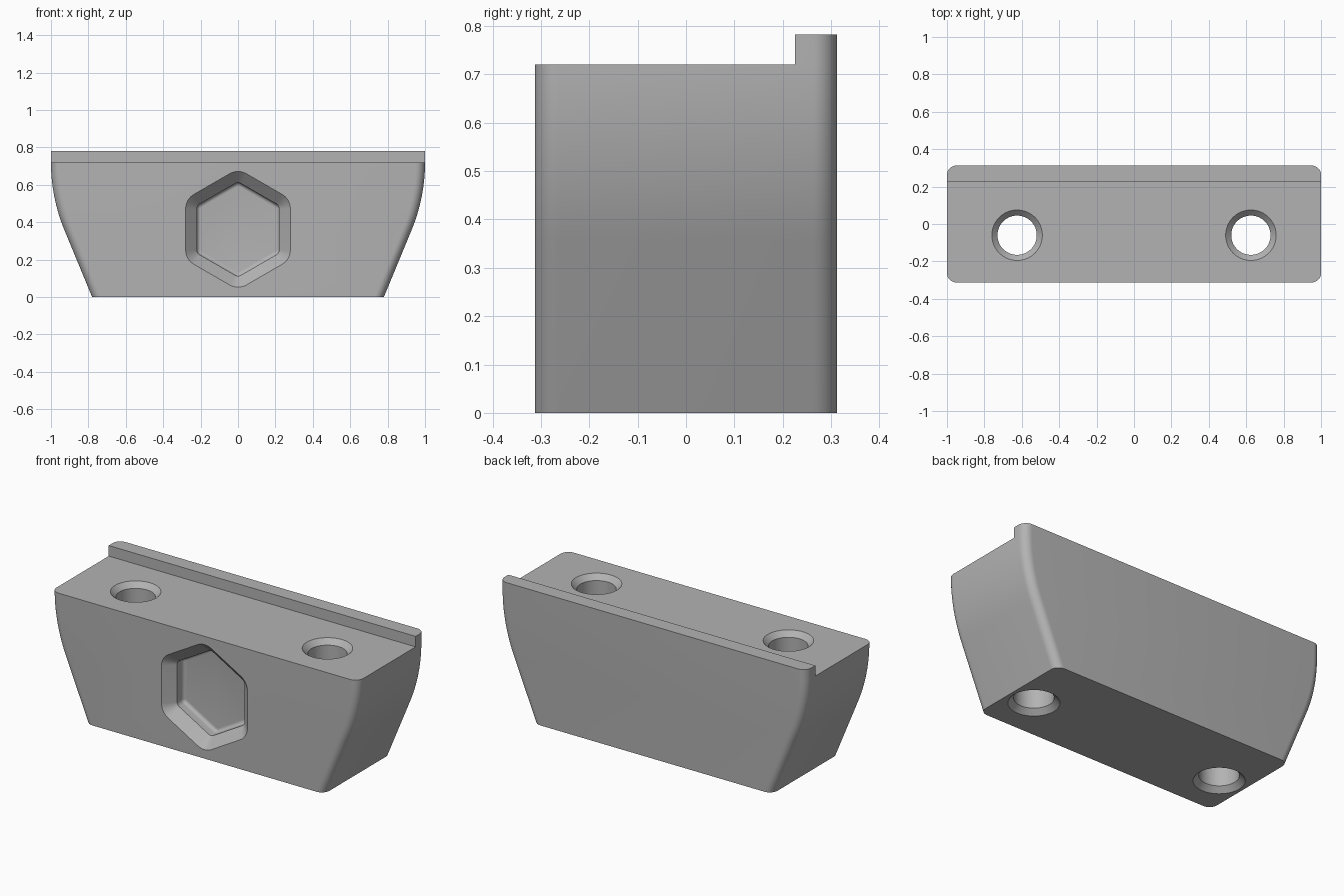
import bpy
from math import cos, sin, tan, pi, radians

if "Cube" in bpy.data.objects:
    bpy.data.objects.remove(bpy.data.objects["Cube"], do_unlink=True)

grey = bpy.data.materials.new("plain_grey")
grey.use_nodes = True
colour = (0.45, 0.45, 0.45, 1)
grey.diffuse_color = colour
grey.node_tree.nodes["Principled BSDF"].inputs["Base Color"].default_value = colour


def loft(name, rings):
    """Closed solid skinned through equal-length rings of points."""
    n = len(rings[0])
    faces = [list(range(n))[::-1], [(len(rings) - 1) * n + i for i in range(n)]]
    for k in range(len(rings) - 1):
        for i in range(n):
            j = (i + 1) % n
            faces.append([k * n + i, k * n + j, (k + 1) * n + j, (k + 1) * n + i])
    mesh = bpy.data.meshes.new(name)
    mesh.from_pydata([p for ring in rings for p in ring], [], faces)
    mesh.materials.append(grey)
    obj = bpy.data.objects.new(name, mesh)
    bpy.context.collection.objects.link(obj)
    return obj


def rounded(corners, r, start, sweep, steps=8):
    """2D outline: an arc of radius r round each corner, anticlockwise."""
    pts = []
    for k, (cx, cy) in enumerate(corners):
        for i in range(steps + 1):
            a = start + k * sweep + sweep * i / steps
            pts.append((cx + r * cos(a), cy + r * sin(a)))
    return pts


# Block: rounded rectangles stacked along a flared end profile
DEPTH, LEDGE, TOP = 0.3125, 0.72, 0.782
CORNER, FLARE, BASE = 0.05, radians(22.5), 0.78
RADIUS = 0.947
bend_z = LEDGE - RADIUS * sin(FLARE)
profile = [(BASE, 0)]
for i in range(17):
    a = FLARE * (1 - i / 16)
    profile.append((1 - RADIUS * (1 - cos(a)), LEDGE - RADIUS * sin(a)))
profile.append((1, TOP))


def block_ring(width, z):
    w, d = width - CORNER, DEPTH - CORNER
    outline = rounded([(w, d), (-w, d), (-w, -d), (w, -d)], CORNER, 0, pi / 2)
    return [(x, y, z) for x, y in outline]


body = loft("mounting_block", [block_ring(w, z) for w, z in profile])

# Step that leaves the raised lip along the back
cutters = [loft("lip_cutter", [[(-2, -1, z), (2, -1, z), (2, 0.225, z), (-2, 0.225, z)]
                               for z in (LEDGE, 1)])]

# Chamfered screw holes
BORE, RIM, CHAMFER = 0.105, 0.135, 0.03
bore_profile = [(RIM, -0.1), (RIM, 0), (BORE, CHAMFER),
                (BORE, LEDGE - CHAMFER), (RIM, LEDGE), (RIM, 0.9)]
for side in (-1, 1):
    cutters.append(loft("hole_cutter", [
        [(side * 0.625 + r * cos(2 * pi * i / 64), -0.06 + r * sin(2 * pi * i / 64), z)
         for i in range(64)] for r, z in bore_profile]))

# Hexagonal pocket: chamfered mouth, straight wall, filleted floor
CORE = 0.19 / cos(pi / 6)
core = [(CORE * cos(pi / 6 + k * pi / 3), CORE * sin(pi / 6 + k * pi / 3)) for k in range(6)]
pocket = [(0.09, -0.1), (0.09, 0), (0.03, 0.06), (0.03, 0.1)]
for i in range(1, 7):
    a = i / 6 * pi / 2
    pocket.append((0.01 + 0.02 * cos(a), 0.1 + 0.02 * sin(a)))
cutters.append(loft("pocket_cutter", [
    [(x, depth - DEPTH, 0.362 + z) for x, z in rounded(core, r, 0, pi / 3)]
    for r, depth in pocket]))

# Cut everything, then discard the cutters
bpy.context.view_layer.objects.active = body
for cutter in cutters:
    # make the cutter faces point outwards
    bpy.ops.object.select_all(action="DESELECT")
    cutter.select_set(True)
    bpy.context.view_layer.objects.active = cutter
    bpy.ops.object.mode_set(mode="EDIT")
    bpy.ops.mesh.select_all(action="SELECT")
    bpy.ops.mesh.normals_make_consistent(inside=False)
    bpy.ops.object.mode_set(mode="OBJECT")
    bpy.context.view_layer.objects.active = body
    mod = body.modifiers.new("cut", "BOOLEAN")
    mod.operation = "DIFFERENCE"
    mod.solver = "EXACT"
    mod.object = cutter
    bpy.ops.object.modifier_apply(modifier=mod.name)
    bpy.data.objects.remove(cutter, do_unlink=True)

bpy.ops.object.select_all(action="DESELECT")
body.select_set(True)
bpy.ops.object.shade_smooth_by_angle(angle=radians(30))
